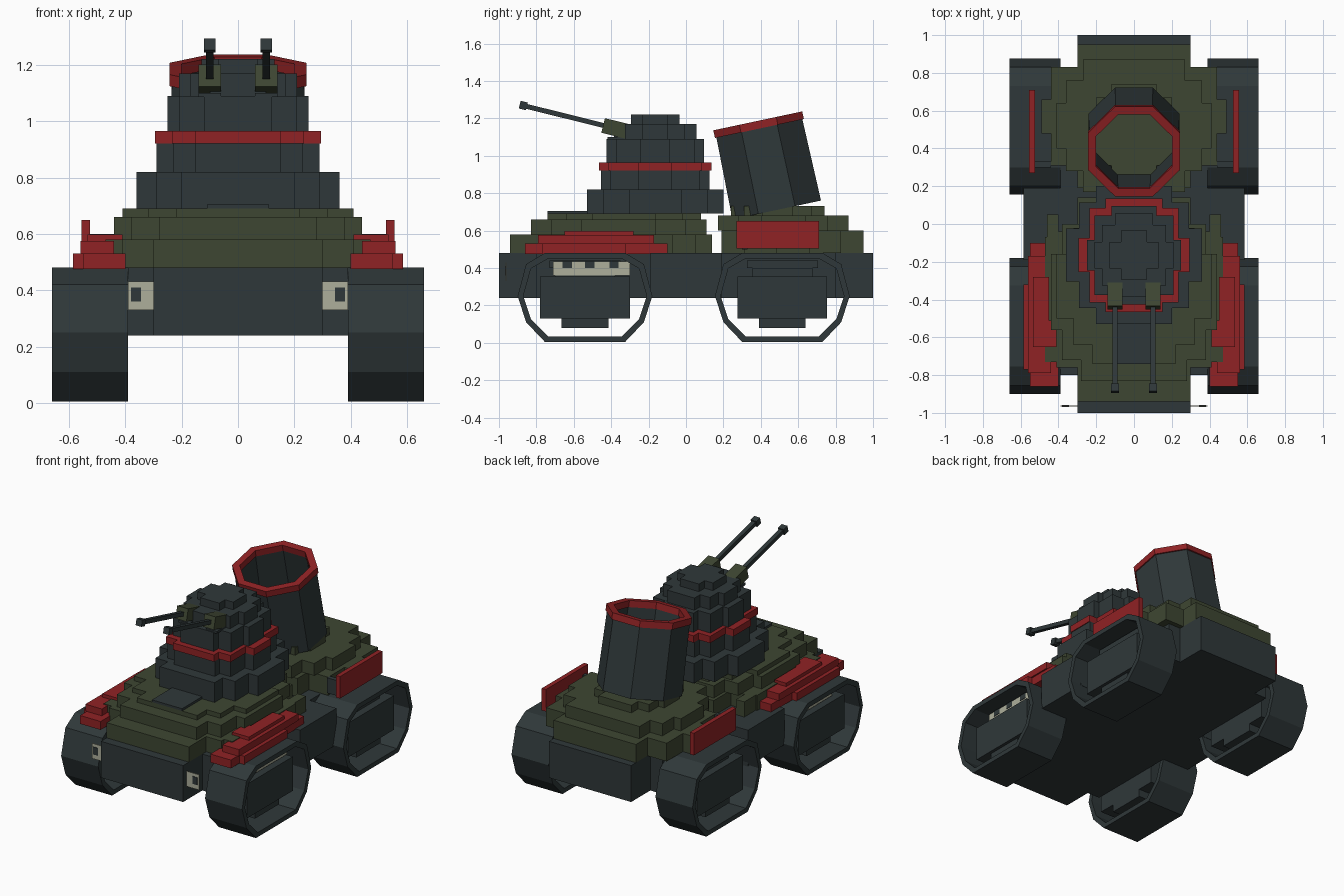
import bpy, bmesh, math
from mathutils import Matrix, Vector

cube = bpy.data.objects.get("Cube")
if cube:
    bpy.data.objects.remove(cube, do_unlink=True)


def material(name, rgb):
    m = bpy.data.materials.new(name)
    m.use_nodes = True
    m.diffuse_color = (*rgb, 1)
    m.node_tree.nodes["Principled BSDF"].inputs["Base Color"].default_value = (*rgb, 1)
    return m


SLATE = material("dark slate", (0.028, 0.039, 0.041))
OLIVE = material("olive green", (0.048, 0.062, 0.032))
RED = material("signal red", (0.28, 0.016, 0.018))
PALE = material("pale grey", (0.42, 0.43, 0.33))


def loft(name, loops, mat, hollow=False):
    """Join equal loops of points; cap the ends, or close into a ring."""
    bm = bmesh.new()
    rows = [[bm.verts.new(p) for p in loop] for loop in loops]
    pairs = list(zip(rows, rows[1:]))
    if hollow:
        pairs.append((rows[-1], rows[0]))
    else:
        bm.faces.new(rows[0])
        bm.faces.new(rows[-1])
    n = len(rows[0])
    for a, b in pairs:
        for i in range(n):
            j = (i + 1) % n
            bm.faces.new((a[i], a[j], b[j], b[i]))
    bmesh.ops.recalc_face_normals(bm, faces=bm.faces)
    mesh = bpy.data.meshes.new(name)
    bm.to_mesh(mesh)
    bm.free()
    mesh.materials.append(mat)
    ob = bpy.data.objects.new(name, mesh)
    bpy.context.collection.objects.link(ob)
    return ob


def box(name, x, y, z, mat):
    loops = [[(x[0], y[0], h), (x[1], y[0], h), (x[1], y[1], h), (x[0], y[1], h)] for h in z]
    return loft(name, loops, mat)


def stepped(name, cy, steps, z0, z1, mat):
    """Prism with a stair-stepped round outline; steps are (half x, half y)."""
    quarter = []
    for i, (hx, hy) in enumerate(steps):
        if i:
            quarter.append((steps[i - 1][0], hy))
        quarter.append((hx, hy))
    back = quarter[::-1]
    outline = (quarter + [(x, -y) for x, y in back]
               + [(-x, -y) for x, y in quarter] + [(-x, y) for x, y in back])
    return loft(name, [[(x, cy + y, z) for x, y in outline] for z in (z0, z1)], mat)


def both(name, x, y, z, mat):
    """Box on the left and its mirror on the right."""
    box("left_" + name, x, y, z, mat)
    box("right_" + name, (-x[1], -x[0]), y, z, mat)


# Hull: long spine with wider middle steps
stepped("hull", 0, [(0.30, 1.0), (0.39, 0.80), (0.585, 0.19)], 0.24, 0.48, SLATE)
box("front_sheet", (-0.39, 0.39), (-0.965, -0.96), (0.33, 0.43), PALE)
both("sheet_blotch", (0.345, 0.38), (-0.968, -0.959), (0.36, 0.41), SLATE)

# Front deck layers
stepped("front_deck_low", -0.40, [(0.30, 0.54), (0.41, 0.36), (0.47, 0.33)], 0.48, 0.58, OLIVE)
both("deck_shoulder", (0.40, 0.46), (-0.25, 0.05), (0.48, 0.58), OLIVE)
stepped("front_deck_mid", -0.36, [(0.28, 0.47), (0.38, 0.36), (0.44, 0.20)], 0.58, 0.66, OLIVE)
stepped("front_deck_top", -0.33, [(0.22, 0.41), (0.32, 0.31), (0.41, 0.17)], 0.66, 0.69, OLIVE)
box("deck_hatch", (-0.11, 0.11), (-0.74, -0.50), (0.69, 0.705), SLATE)

# Rear deck layers
stepped("rear_deck_low", 0.57, [(0.30, 0.38), (0.44, 0.26), (0.49, 0.09)], 0.48, 0.60, OLIVE)
stepped("rear_deck_mid", 0.52, [(0.27, 0.35), (0.36, 0.24), (0.41, 0.12)], 0.60, 0.68, OLIVE)
stepped("rear_deck_top", 0.49, [(0.12, 0.25), (0.20, 0.18), (0.24, 0.08)], 0.68, 0.73, OLIVE)

# Turret tiers
TY = -0.165
stepped("turret_base", TY, [(0.20, 0.365), (0.29, 0.28), (0.36, 0.14)], 0.69, 0.82, SLATE)
stepped("turret_lower", TY, [(0.15, 0.29), (0.23, 0.24), (0.29, 0.09)], 0.82, 0.92, SLATE)
stepped("turret_band", TY, [(0.15, 0.30), (0.235, 0.25), (0.295, 0.09)], 0.92, 0.965, RED)
stepped("turret_upper", TY, [(0.12, 0.26), (0.21, 0.21), (0.25, 0.08)], 0.965, 1.09, SLATE)
stepped("turret_crown", TY, [(0.10, 0.22), (0.17, 0.16), (0.21, 0.07)], 1.09, 1.17, SLATE)
stepped("turret_cap", TY, [(0.07, 0.13), (0.13, 0.07)], 1.17, 1.22, SLATE)

# Twin guns tilted upward
for side, sx in (("left", 1), ("right", -1)):
    place = Matrix.Translation((sx * 0.10, -0.375, 1.145)) @ Matrix.Rotation(math.radians(-14), 4, "X")
    for part, w, y, mat in (("gun_mount", 0.04, (-0.07, 0.07), OLIVE),
                            ("gun_barrel", 0.013, (-0.49, 0), SLATE),
                            ("gun_muzzle", 0.021, (-0.53, -0.49), SLATE)):
        ob = box(f"{side}_{part}", (-w, w), y, (-w, w), mat)
        ob.matrix_world = place
    cx = sx * 0.10
    box(side + "_gun_shelf", (cx - 0.04, cx + 0.04), (-0.42, -0.32), (1.085, 1.10), SLATE)


# Tilted octagonal launch tube, open at the top
def octagon(apothem, z):
    r = apothem / math.cos(math.pi / 8)
    return [(r * math.cos(a), r * math.sin(a), z)
            for a in [math.pi / 8 + k * math.pi / 4 for k in range(8)]]


lean = Matrix.Translation((0, 0.485, 0.71)) @ Matrix.Rotation(math.radians(12), 4, "X")
tube = loft("tube", [octagon(0.242, 0), octagon(0.235, 0.445),
                     octagon(0.205, 0.445), octagon(0.215, 0)], SLATE, hollow=True)
rim = loft("tube_rim", [octagon(0.243, 0.445), octagon(0.243, 0.487),
                        octagon(0.20, 0.487), octagon(0.20, 0.445)], RED, hollow=True)
tube.matrix_world = rim.matrix_world = lean

# Front fenders in three tiers
both("fender_long", (0.40, 0.55), (-0.86, -0.10), (0.475, 0.53), RED)
both("fender_bulge", (0.45, 0.585), (-0.77, -0.32), (0.475, 0.53), RED)
both("fender_middle", (0.44, 0.56), (-0.79, -0.17), (0.53, 0.575), RED)
both("fender_top", (0.45, 0.535), (-0.65, -0.28), (0.575, 0.597), RED)
both("fender_tip", (0.41, 0.47), (-0.65, -0.51), (0.575, 0.597), RED)

# Rear side shields and their brackets
both("shield", (0.525, 0.555), (0.27, 0.71), (0.505, 0.65), RED)
both("shield_bracket", (0.44, 0.525), (0.30, 0.33), (0.50, 0.60), SLATE)

# Track loops, hollow, with stepped wheel blocks inside
half = [(0.0, 0.24), (0.215, 0.24), (0.315, 0.175), (0.36, 0.02),
        (0.31, -0.13), (0.21, -0.205), (0.21, -0.235)]
side_curve = [(0.215, 0.24), (0.315, 0.18), (0.36, 0.01), (0.315, -0.13), (0.215, -0.235)]
track = side_curve + [(-y, z) for y, z in reversed(side_curve)]


def track_loop(x, cy, inset):
    sy, sz = 1 - inset / 0.36, 1 - inset / 0.238
    return [(x, cy + y * sy, 0.24 + z * sz) for y, z in track]


for row, cy in (("front", -0.54), ("rear", 0.515)):
    for side, sx in (("left", 1), ("right", -1)):
        a, b = sx * 0.39, sx * 0.66
        loft(f"{row}_{side}_track", [track_loop(a, cy, 0), track_loop(b, cy, 0),
                                     track_loop(b, cy, 0.03), track_loop(a, cy, 0.03)],
             SLATE, hollow=True)
    both(row + "_wheel_block", (0.39, 0.61), (cy - 0.24, cy + 0.24), (0.13, 0.355), SLATE)
    both(row + "_wheel_foot", (0.39, 0.59), (cy - 0.125, cy + 0.125), (0.08, 0.13), SLATE)
    both(row + "_wheel_head", (0.39, 0.56), (cy - 0.16, cy + 0.16), (0.355, 0.40), SLATE)
    both(row + "_wheel_cap", (0.39, 0.55), (cy - 0.19, cy + 0.19), (0.40, 0.44), SLATE)

# Pale sheets behind the front wheel tops, with dark blotches
both("wheel_sheet", (0.562, 0.568), (-0.71, -0.30), (0.36, 0.435), PALE)
for k, y in enumerate((-0.66, -0.54, -0.41)):
    both(f"wheel_blotch_{k}", (0.566, 0.571), (y, y + 0.05), (0.40, 0.436), SLATE)
